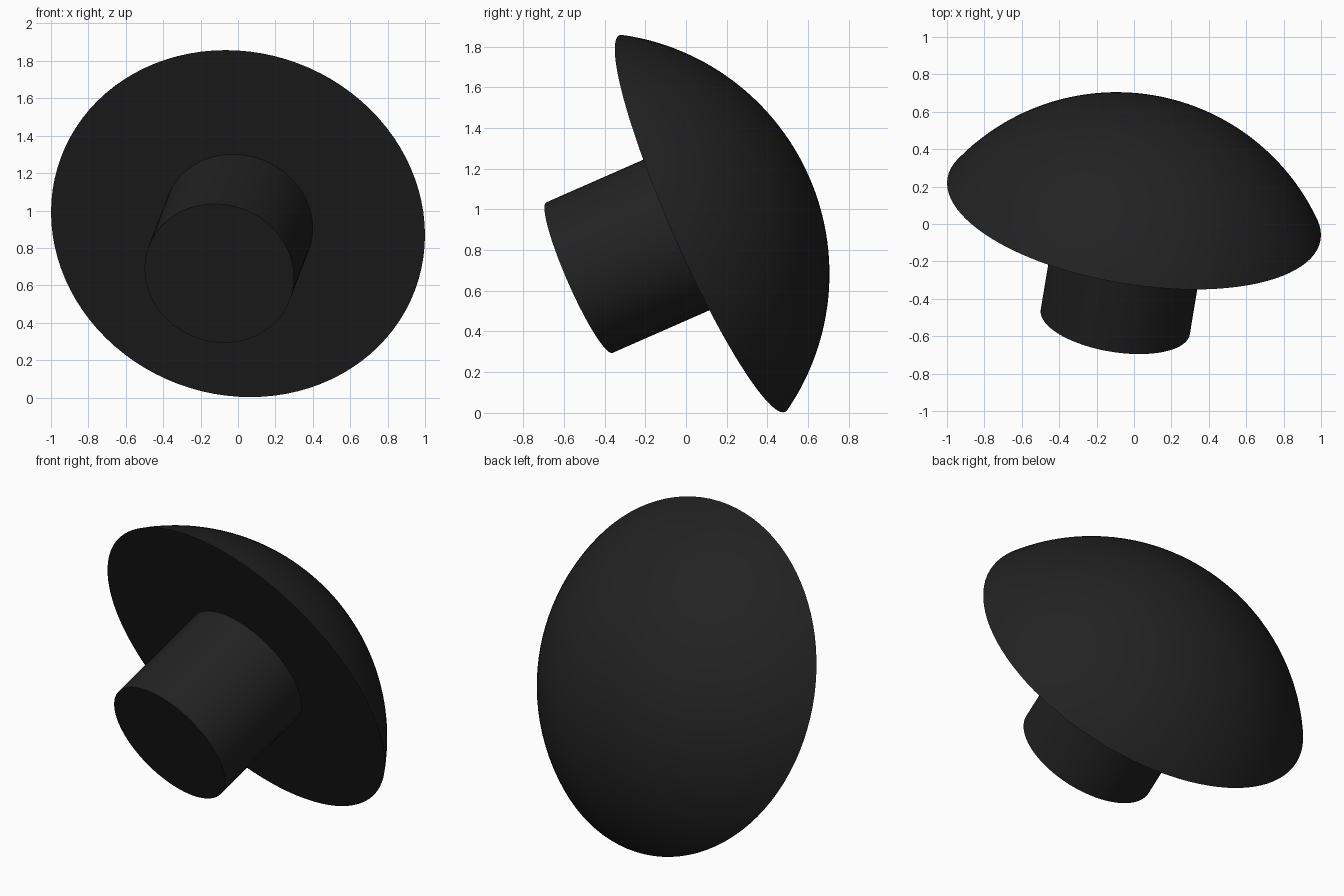
import bpy, bmesh, math
from mathutils import Vector

if "Cube" in bpy.data.objects:
    bpy.data.objects.remove(bpy.data.objects["Cube"])

AXIS = Vector((0.15, 0.905, 0.398)).normalized()   # stem towards dome
CENTRE = Vector((0.0, 0.08, 0.93))                 # middle of the flat underside
CAP_R, CAP_H = 1.011, 0.566
STEM_R, STEM_L = 0.404, 0.667
SEGMENTS = 96

black = bpy.data.materials.new("matte black")
black.diffuse_color = (0.016, 0.016, 0.016, 1)
black.use_nodes = True
black.node_tree.nodes["Principled BSDF"].inputs["Base Color"].default_value = black.diffuse_color


def revolve(name, profile):
    """Spin a (radius, height) profile that starts and ends on the axis."""
    bm = bmesh.new()
    verts = [bm.verts.new((r, 0, z)) for r, z in profile]
    edges = [bm.edges.new(pair) for pair in zip(verts, verts[1:])]
    bmesh.ops.spin(bm, geom=verts + edges, cent=(0, 0, 0), axis=(0, 0, 1),
                   angle=2 * math.pi, steps=SEGMENTS, use_duplicate=False)
    bmesh.ops.remove_doubles(bm, verts=bm.verts, dist=1e-5)
    bmesh.ops.recalc_face_normals(bm, faces=bm.faces)
    mesh = bpy.data.meshes.new(name)
    bm.to_mesh(mesh)
    bm.free()
    mesh.materials.append(black)
    obj = bpy.data.objects.new(name, mesh)
    bpy.context.collection.objects.link(obj)
    obj.rotation_mode = 'QUATERNION'
    obj.rotation_quaternion = AXIS.to_track_quat('Z', 'Y')
    obj.location = CENTRE
    bpy.ops.object.select_all(action='DESELECT')
    obj.select_set(True)
    bpy.context.view_layer.objects.active = obj
    bpy.ops.object.shade_smooth_by_angle(angle=math.radians(30))
    return obj


# Domed cap: a slice of a sphere with a flat underside
sphere_r = (CAP_R ** 2 + CAP_H ** 2) / (2 * CAP_H)
half_angle = math.asin(CAP_R / sphere_r)
RINGS = 32
dome = [(sphere_r * math.sin(half_angle * i / RINGS),
         sphere_r * math.cos(half_angle * i / RINGS) - (sphere_r - CAP_H))
        for i in range(RINGS, -1, -1)]
revolve("domed_cap", [(0, 0)] + dome)

# Cylindrical stem, rooted slightly inside the cap
revolve("stem", [(0, -STEM_L), (STEM_R, -STEM_L), (STEM_R, 0.02), (0, 0.02)])
